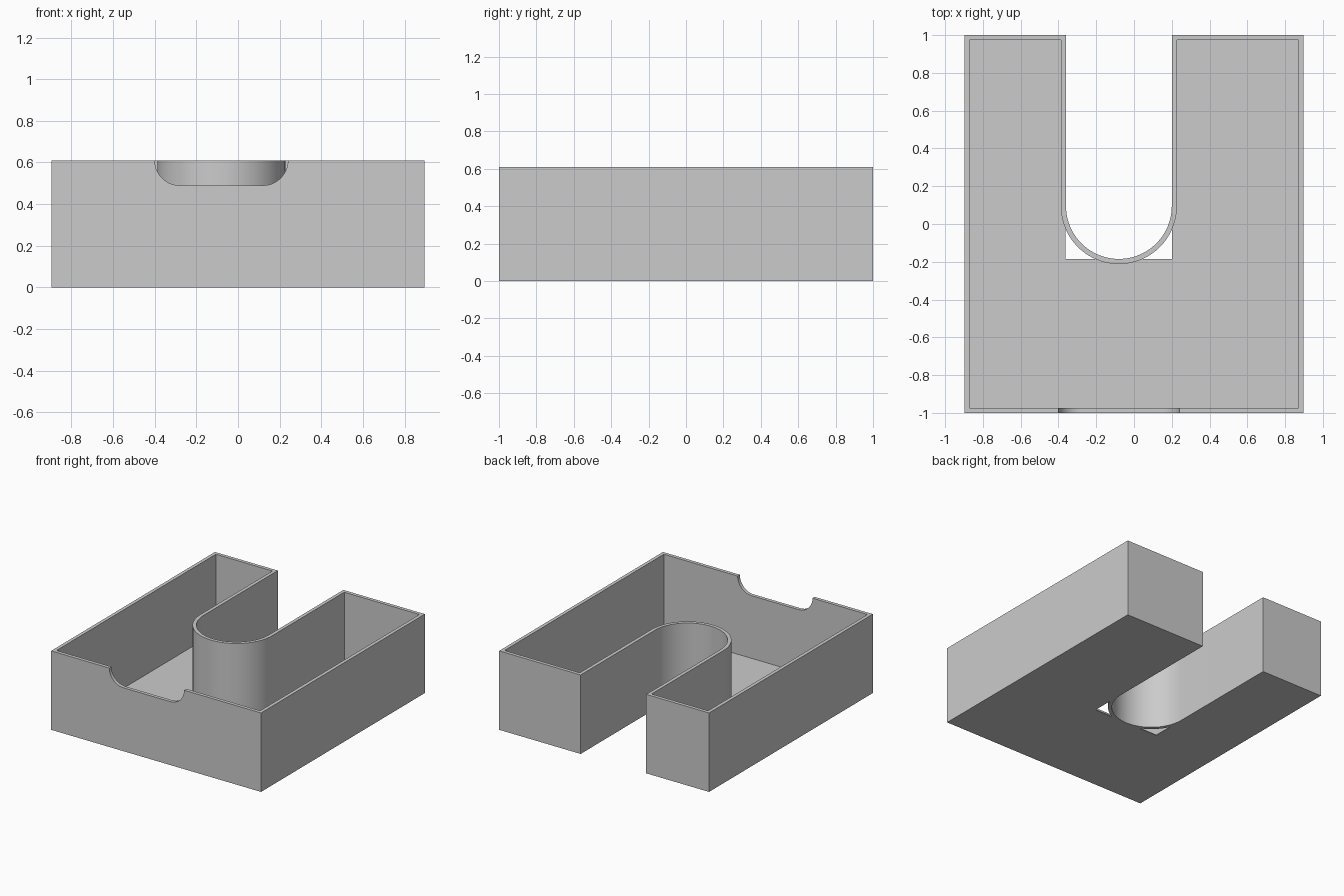
import bpy, bmesh
from math import sin, cos, pi, radians

W, D, H = 0.897, 1.0, 0.61      # half width, half depth, height
WALL, FLOOR = 0.027, 0.006
CX, CY, R = -0.08, 0.095, 0.28  # slot centre and radius

if "Cube" in bpy.data.objects:
    bpy.data.objects.remove(bpy.data.objects["Cube"], do_unlink=True)

grey = bpy.data.materials.new("plain grey")
grey.use_nodes = True
grey.diffuse_color = (0.6, 0.6, 0.6, 1)
grey.node_tree.nodes["Principled BSDF"].inputs["Base Color"].default_value = grey.diffuse_color


def finish(name, bm):
    bmesh.ops.recalc_face_normals(bm, faces=bm.faces)
    mesh = bpy.data.meshes.new(name)
    bm.to_mesh(mesh)
    bm.free()
    mesh.materials.append(grey)
    obj = bpy.data.objects.new(name, mesh)
    bpy.context.collection.objects.link(obj)
    return obj


def prism(name, points, offset):
    """Extrude a flat outline by an offset."""
    bm = bmesh.new()
    face = bm.faces.new([bm.verts.new(p) for p in points])
    new = bmesh.ops.extrude_face_region(bm, geom=[face])["geom"]
    bmesh.ops.translate(bm, vec=offset, verts=[v for v in new if isinstance(v, bmesh.types.BMVert)])
    return finish(name, bm)


def outline(inset):
    """U-shaped plan with a round-ended slot, moved inwards by the inset."""
    w, d, r = W - inset, D - inset, R + inset
    arc = [(CX + r * cos(pi * i / 48), CY - r * sin(pi * i / 48)) for i in range(49)]
    return [(-w, -d), (w, -d), (w, d), (CX + r, d)] + arc + [(CX - r, d), (-w, d)]


# Thin wall that follows the whole plan
bm = bmesh.new()
loops = [[bm.verts.new((x, y, z)) for x, y in outline(inset)]
         for inset, z in ((0, 0), (0, H), (WALL, H), (WALL, 0))]
for a, b in zip(loops, loops[1:] + loops[:1]):
    for i in range(len(a)):
        j = (i + 1) % len(a)
        bm.faces.new((a[i], a[j], b[j], b[i]))
walls = finish("walls", bm)

# Rounded notch in the front wall
half, rad, top = 0.32, 0.12, H + 0.05
bend = [(half - rad + rad * cos(pi / 2 * i / 12), H - rad * sin(pi / 2 * i / 12)) for i in range(13)]
right = [(half, top)] + bend
profile = right + [(-x, z) for x, z in reversed(right)]
cutter = prism("notch_cutter", [(CX + x, -D - 0.05, z) for x, z in profile], (0, 0.1, 0))
cutter.hide_render = True
cut = walls.modifiers.new("notch", "BOOLEAN")
cut.operation, cut.solver, cut.object = "DIFFERENCE", "EXACT", cutter
bpy.context.view_layer.objects.active = walls
walls.select_set(True)
bpy.ops.object.modifier_apply(modifier=cut.name)
bpy.data.objects.remove(cutter, do_unlink=True)
bpy.ops.object.select_all(action="DESELECT")
walls.select_set(True)
bpy.ops.object.shade_smooth_by_angle(angle=radians(30))

# Floor plate with a square-ended slot, tucked inside the wall faces
e = 0.002
fw, fd, l, r, back = W - e, D - e, CX - R - e, CX + R + e, CY - R
prism("floor", [(x, y, 0) for x, y in (
    (-fw, -fd), (fw, -fd), (fw, fd), (r, fd), (r, back), (l, back), (l, fd), (-fw, fd))],
    (0, 0, FLOOR))
